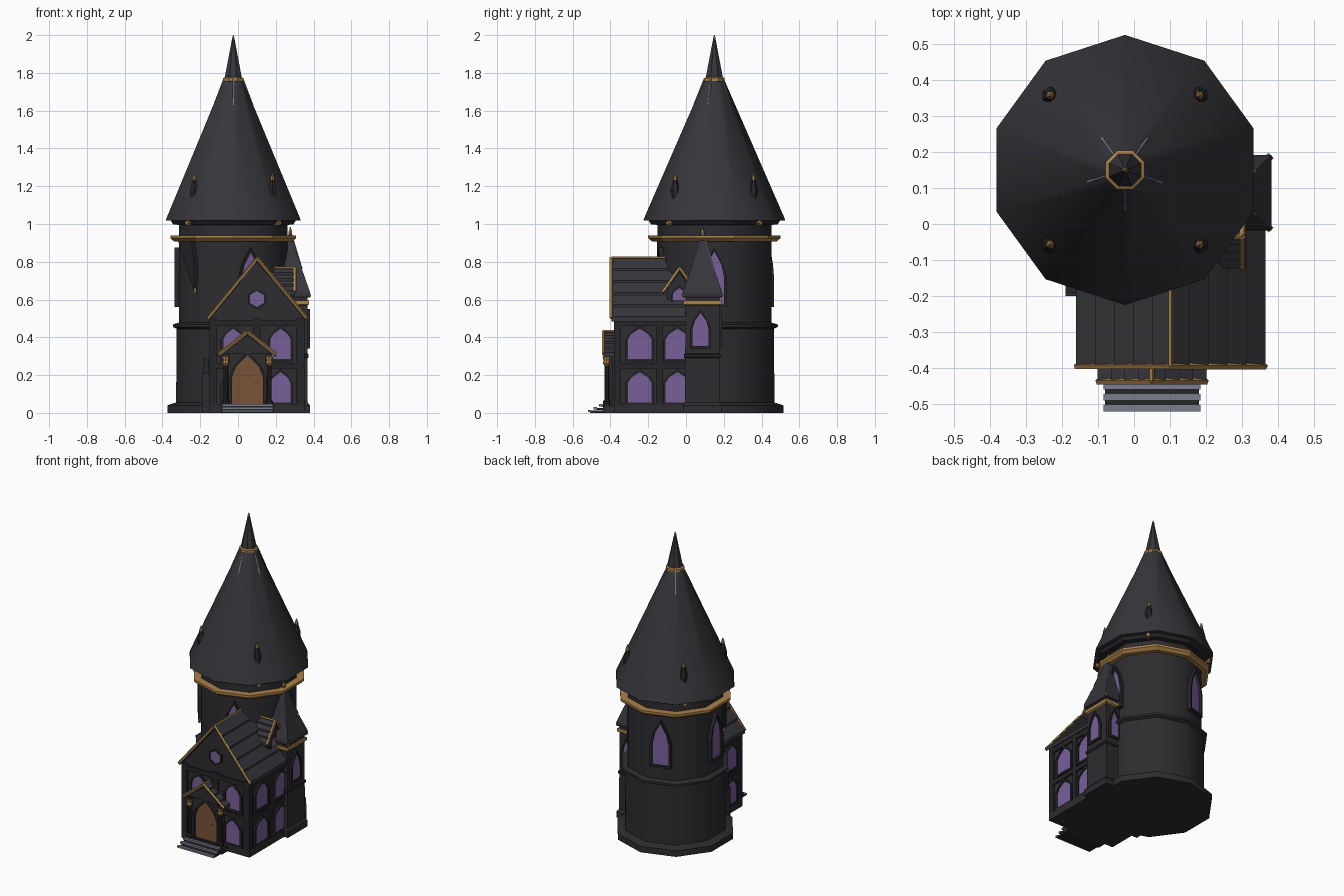
import bpy, bmesh, math
from mathutils import Vector

if "Cube" in bpy.data.objects:
    bpy.data.objects.remove(bpy.data.objects["Cube"])


def material(name, *rgb):
    m = bpy.data.materials.new(name)
    m.use_nodes = True
    m.diffuse_color = (*rgb, 1)
    m.node_tree.nodes["Principled BSDF"].inputs["Base Color"].default_value = (*rgb, 1)
    return m


WALL = material("charcoal wall", .026, .026, .030)
ROOF = material("slate roof", .037, .037, .044)
TRIM = material("dark timber", .019, .019, .022)
GOLD = material("gold trim", .40, .22, .065)
GLASS = material("violet glass", .19, .115, .32)
WOOD = material("brown door", .19, .085, .04)
STONE = material("grey stone", .19, .21, .27)


def build(name, verts, faces, mat, smooth=False):
    bm = bmesh.new()
    vs = [bm.verts.new(v) for v in verts]
    for f in faces:
        bm.faces.new([vs[i] for i in f])
    bmesh.ops.recalc_face_normals(bm, faces=bm.faces)
    me = bpy.data.meshes.new(name)
    bm.to_mesh(me)
    bm.free()
    me.materials.append(mat)
    ob = bpy.data.objects.new(name, me)
    bpy.context.collection.objects.link(ob)
    if smooth:
        bpy.ops.object.select_all(action='DESELECT')
        ob.select_set(True)
        bpy.context.view_layer.objects.active = ob
        bpy.ops.object.shade_smooth_by_angle(angle=math.radians(40))
    return ob


def lathe(name, profile, n, centre, mat, start=90, smooth=False):
    """Stack of n-sided rings (radius, height), capped at both ends."""
    verts, faces = [], []
    for r, z in profile:
        for i in range(n):
            a = math.radians(start + 360 * i / n)
            verts.append((centre[0] + r * math.cos(a), centre[1] + r * math.sin(a), z))
    for k in range(len(profile) - 1):
        for i in range(n):
            j = (i + 1) % n
            faces.append((k * n + i, k * n + j, k * n + n + j, k * n + n + i))
    faces += [range(n), range(len(verts) - n, len(verts))]
    return build(name, verts, faces, mat, smooth)


def box(name, x0, x1, y0, y1, z0, z1, mat):
    return plate(name, [(x0, z0), (x1, z0), (x1, z1), (x0, z1)], y1 - y0, (0, y1, 0), -90, mat)


def frame_axes(angle):
    a = math.radians(angle)
    return Vector((math.cos(a), math.sin(a), 0)), Vector((-math.sin(a), math.cos(a), 0))


def plate(name, pts, depth, origin, angle, mat):
    """Outline (sideways, up) pushed outward along the facing angle."""
    nrm, tan = frame_axes(angle)
    n = len(pts)
    verts = [Vector(origin) + tan * u + Vector((0, 0, v)) + nrm * d for d in (0, depth) for u, v in pts]
    faces = [range(n), range(n, 2 * n)] + [(i, (i + 1) % n, n + (i + 1) % n, n + i) for i in range(n)]
    return build(name, verts, faces, mat)


def surround(name, outer, inner, depth, origin, angle, mat):
    nrm, tan = frame_axes(angle)
    n = len(outer)
    rings = [(outer, 0), (outer, depth), (inner, depth), (inner, 0)]
    verts = [Vector(origin) + tan * u + Vector((0, 0, v)) + nrm * d for ring, d in rings for u, v in ring]
    faces = [(k * n + i, k * n + (i + 1) % n, (k + 1) % 4 * n + (i + 1) % n, (k + 1) % 4 * n + i)
             for k in range(4) for i in range(n)]
    return build(name, verts, faces, mat)


def arch(w, h, spring, grow=0):
    a, s = w / 2 + grow, h * spring
    return [(-a, -grow), (a, -grow), (a, s), (a * .72, s + (h - s) * .5),
            (0, h + grow * 1.4), (-a * .72, s + (h - s) * .5), (-a, s)]


def arched(name, w, h, origin, angle, mat=GLASS, depth=.02, grow=.014, spring=.6):
    plate(name, arch(w, h, spring), depth * .4, origin, angle, mat)
    surround(name + "_frame", arch(w, h, spring, grow), arch(w, h, spring), depth, origin, angle, TRIM)


def rod(name, p, q, r, mat):
    p, q = Vector(p), Vector(q)
    side = (q - p).cross(Vector((.3, .2, 1))).normalized() * r
    up = (q - p).cross(side).normalized() * r
    verts = [c + o for c in (p, q) for o in (side, up, -side, -up)]
    build(name, verts, [range(4), range(4, 8)] + [(i, (i + 1) % 4, 4 + (i + 1) % 4, 4 + i) for i in range(4)], mat)


def gable_roof(name, half, eave, ridge, depth, origin, angle, courses, recess):
    """Stepped slate courses, gable wall, gold rafters and gold ridge."""
    nrm, tan = frame_axes(angle)
    base = Vector(origin)
    plate(name + "_gable", [(-half + .02, eave), (half - .02, eave), (0, ridge - .025)],
          -depth + recess, base - nrm * recess, angle, WALL)
    for s in (-1, 1):
        slope = lambda t, lift: (s * half * (1 - t), eave + (ridge - eave) * t + lift)
        for i in range(courses):
            t0, t1 = i / courses, (i + 1) / courses
            plate(f"{name}_course", [slope(t0, -.02), slope(t0, .004), slope(t1, -.008), slope(t1, -.02)],
                  -depth, base, angle, ROOF)
        ends = [base + tan * u + Vector((0, 0, v)) for u, v in (slope(0, -.004), slope(1, -.004))]
        rod(name + "_rafter", ends[0], ends[1], .009, GOLD)
    top = base + Vector((0, 0, ridge - .003))
    rod(name + "_ridge", top, top - nrm * depth, .007, GOLD)


# Main tower
C = (-.025, .15)
lathe("tower_body", [(.366, 0), (.366, .04), (.335, .05), (.318, .055), (.316, .445), (.336, .455),
                     (.336, .468), (.303, .478), (.302, 1.025)], 10, C, WALL, smooth=True)
lathe("tower_gold_band", [(.3, .908), (.33, .908), (.35, .925), (.35, .94), (.3, .94)], 10, C, GOLD)
lathe("tower_eave", [(.3, .995), (.335, .998), (.35, 1.022)], 10, C, TRIM)
lathe("tower_roof", [(.375, 1.018), (.372, 1.03), (.052, 1.765)], 10, C, ROOF, smooth=True)
lathe("spire_ring", [(.045, 1.752), (.058, 1.756), (.058, 1.772), (.045, 1.78)], 8, C, GOLD, 22.5)
lathe("spire", [(.05, 1.77), (.006, 1.985)], 8, C, ROOF, 22.5)
lathe("spire_tip", [(.008, 1.98), (.002, 2.0)], 6, C, GOLD)
for a in range(-90, 270, 72):
    n, _ = frame_axes(a)
    rod("spire_rib", Vector((*C, 1.77)) + n * .052, Vector((*C, 1.63)) + n * .108, .004, STONE)

# Small roof pinnacles and gold corbels
for a in (45, 135, 225, 315):
    n, _ = frame_axes(a)
    p = (C[0] + n.x * .293, C[1] + n.y * .293)
    lathe("pinnacle", [(.022, 1.12), (.025, 1.18), (.008, 1.245)], 6, p, TRIM)
    lathe("pinnacle_tip", [(.009, 1.225), (.012, 1.24), (.002, 1.27)], 6, p, GOLD)
    rod("corbel", Vector((*C, 1.006)) + n * .28, Vector((*C, 1.006)) + n * .35, .014, GOLD)

# Tower windows
for a in (0, 108, 180, 288):
    n, _ = frame_axes(a)
    arched("tower_window", .105, .28, Vector((*C, .575)) + n * .286, a, depth=.025, spring=.5)

# Hanging pennant
n, t = frame_axes(216)
plate("pennant", [(-.07, .91), (.05, .91), (.075, .8), (.07, .65)], .025, Vector((*C, 0)) + n * .285, 216, TRIM)
rod("pennant_tip", Vector((*C, .66)) + n * .3 + t * .07, Vector((*C, .635)) + n * .3 + t * .07, .009, GOLD)

# House block and timber frame
FRONT, LEFT, MID = -.37, .34, .1
box("house_walls", -.14, LEFT, FRONT, .02, 0, .51, WALL)
box("house_plinth", -.15, LEFT + .012, FRONT - .012, .02, 0, .045, WALL)
for z in (.235, .46):
    box("house_beam", -.15, LEFT + .012, FRONT - .012, .02, z, z + .03, TRIM)
for x in (-.15, .08, .308):
    box("front_post", x, x + .04, FRONT - .012, FRONT + .02, .04, .5, TRIM)
for y in (FRONT - .01, -.16):
    for x in (-.15, LEFT - .01):
        box("side_post", x, x + .022, y, y + .035, .04, .5, TRIM)
for z in (.055, .285):
    for x in (-.025, .225):
        arched("front_window", .105, .16, (x, FRONT, z), -90, depth=.012, spring=.65)
    for y in (-.245, -.045):
        arched("left_window", .125, .16, (LEFT, y, z), 0, depth=.012, spring=.65)
    arched("right_window", .125, .16, (-.14, -.265, z), 180, depth=.012, spring=.65)

# House roof, round gable window and dormer
gable_roof("house_roof", .263, .505, .825, .395, (MID + .002, -.395, 0), -90, 5, .022)
hexagon = lambda r: [(r * math.sin(i * math.pi / 3), r * math.cos(i * math.pi / 3)) for i in range(6)]
plate("gable_window", hexagon(.042), .008, (MID, -.373, .603), -90, GLASS)
surround("gable_window_frame", hexagon(.052), hexagon(.042), .014, (MID, -.373, .603), -90, TRIM)
gable_roof("dormer_roof", .088, .645, .77, .15, (.302, -.035, 0), 0, 4, .015)
box("dormer_wall", .15, .285, -.1, .03, .54, .66, WALL)
arched("dormer_window", .07, .085, (.285, -.035, .575), 0, depth=.01, grow=.01)

# Side turret
T = (.277, .087)
Q = math.sqrt(2)
lathe("turret_body", [(.104 * Q, 0), (.104 * Q, .04), (.092 * Q, .055), (.09 * Q, .63)], 4, T, WALL, 45)
lathe("turret_belt", [(.092 * Q, .29), (.097 * Q, .295), (.097 * Q, .31), (.09 * Q, .315)], 4, T, TRIM, 45)
lathe("turret_gold_band", [(.09 * Q, .568), (.1 * Q, .575), (.1 * Q, .595), (.09 * Q, .595)], 4, T, GOLD, 45)
lathe("turret_roof", [(.1 * Q, .612), (.105 * Q, .622), (.104 * Q, .64), (.062 * Q, .76), (.005, .955)], 4, T, ROOF, 45)
lathe("turret_tip", [(.009, .945), (.012, .955), (.002, .985)], 6, T, GOLD)
for a in (45, 135, 225, 315):
    n, _ = frame_axes(a)
    o = Vector((*T, 0))
    rod("turret_rib", o + n * .088 + Vector((0, 0, .762)), o + n * .008 + Vector((0, 0, .95)), .003, STONE)
    rod("turret_corner_knob", o + n * .125 + Vector((0, 0, .622)), o + n * .147 + Vector((0, 0, .622)), .01, GOLD)
arched("turret_window", .085, .175, (T[0] + .09, T[1] - .01, .355), 0, depth=.014, spring=.5)
arched("turret_back_window", .06, .175, (T[0] + .03, T[1] + .09, .355), 90, depth=.014, spring=.5)

# Porch with door, columns and steps
P = .05
arched("front_door", .165, .26, (P, FRONT - .022, .045), -90, WOOD, depth=.025, grow=.018, spring=.55)
box("door_wall", P - .11, P + .11, FRONT - .022, FRONT, .04, .32, WALL)
rod("door_knob", (P + .045, -.4, .16), (P + .045, -.41, .16), .006, GOLD)
gable_roof("porch_roof", .152, .315, .435, .09, (P, -.437, 0), -90, 4, .015)
box("porch_floor", P - .14, P + .14, -.44, FRONT, 0, .04, WALL)
for s in (-1, 1):
    c = (P + s * .115, -.42)
    lathe("porch_column", [(.02, .04), (.02, .06), (.012, .07), (.012, .26)], 8, c, TRIM)
    lathe("column_capital", [(.012, .25), (.02, .262), (.016, .275), (.022, .298)], 8, c, GOLD)
    box("porch_beam", c[0] - .016, c[0] + .016, -.436, FRONT, .296, .318, TRIM)
for i in range(3):
    y, z = -.52 + i * .03, .004 + i * .015
    box("step_tread", P - .135, P + .135, y, y + .018, z, z + .012, STONE)
    box("step_block", P - .13, P + .13, y + .012, -.43, max(0, z - .004), z + .008, TRIM)

# Stepped buttress beside the house
box("buttress", -.19, -.15, -.2, 0, 0, .21, WALL)
box("buttress_top", -.185, -.155, -.19, 0, .21, .29, TRIM)
